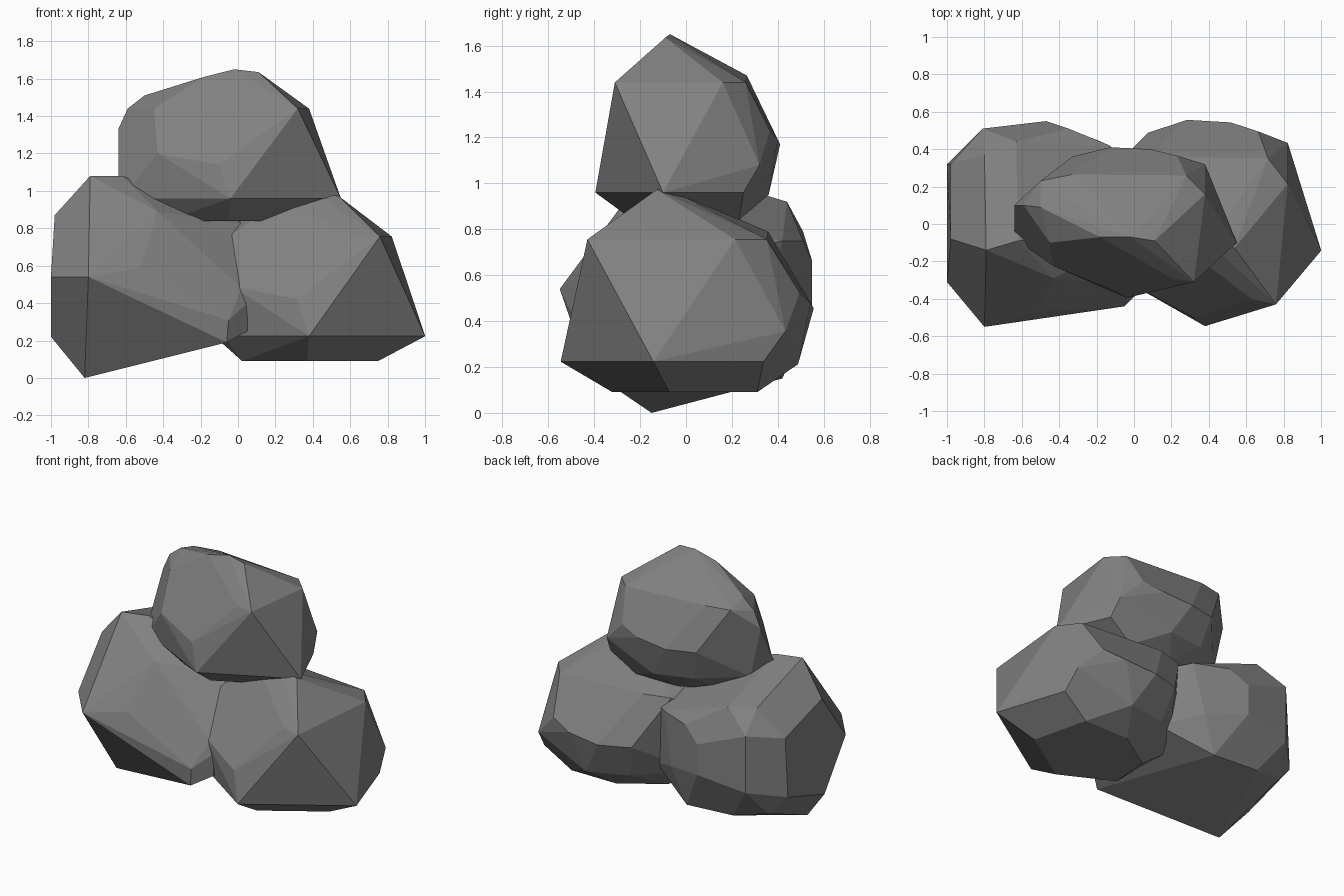
import bpy, bmesh, math

stone = bpy.data.materials.new("grey stone")
stone.diffuse_color = (0.22, 0.22, 0.22, 1)

# Corner points of the chipped boulder (used twice)
CHIPPED = [
    (.32, -.31, 1.44), (.55, -.10, .96), (-.04, -.395, .96), (-.02, -.07, 1.65),
    (.11, -.09, 1.635), (-.18, -.07, 1.61), (.38, .16, 1.44), (.28, .26, 1.44),
    (-.33, .265, 1.47), (-.50, .23, 1.47), (-.50, .09, 1.51), (-.45, -.10, 1.44),
    (.20, -.29, 1.44), (-.10, -.36, 1.14), (-.43, -.225, 1.20), (-.59, .10, 1.44),
    (-.64, .10, 1.33), (-.64, -.04, 1.06), (-.58, -.12, 1.01),
    (-.47, -.17, .96), (.38, .32, 1.08), (.40, .25, .96), (.23, .365, 1.23),
    (.09, .40, 1.19), (-.13, .41, 1.17), (-.33, .36, 1.18), (-.41, .28, 1.27),
    (0, .36, .95), (-.28, .31, .97), (-.56, .1, .98),
    (.31, -.05, .84), (.22, .23, .84), (-.1, .23, .84), (-.05, -.23, .84),
    (-.38, -.1, .84), (-.36, .1, .84)]

# Corner points of the large left boulder
LARGE = [
    (-.82, -.15, 0), (-.80, -.55, .54), (-1, -.31, .54),
    (-1, -.08, .22), (-.98, -.08, .87), (-.79, -.14, 1.08), (-.62, -.09, 1.08),
    (-.43, -.29, .89), (-.52, -.47, .59), (-.06, -.43, .19), (-.05, -.44, .31),
    (.05, -.34, .40), (.05, -.34, .25), (.02, -.33, .48), (.05, -.05, .82),
    (.05, .25, .70), (-.80, .37, .93), (-.63, .44, .92), (-.98, .32, .75),
    (-1, .32, .35), (-.90, .41, .77), (-.81, .51, .79), (-.81, .51, .40),
    (-.47, .55, .66), (-.47, .55, .45), (-.35, .51, .75), (-.13, .42, .75),
    (-.2, .45, .4), (-.65, .42, .17), (-.3, .42, .15), (-.88, .36, .22), (.03, .28, .3)]


def boulder(name, points):
    bm = bmesh.new()
    for p in points:
        bm.verts.new(p)
    hull = bmesh.ops.convex_hull(bm, input=bm.verts)
    junk = {g for g in hull["geom_interior"] + hull["geom_unused"]
            if isinstance(g, bmesh.types.BMVert)}
    bmesh.ops.delete(bm, geom=list(junk), context='VERTS')
    # merge nearly coplanar triangles into broad facets
    bmesh.ops.dissolve_limit(bm, angle_limit=math.radians(8),
                             verts=bm.verts, edges=bm.edges)
    bmesh.ops.recalc_face_normals(bm, faces=bm.faces)
    me = bpy.data.meshes.new(name)
    bm.to_mesh(me)
    bm.free()
    me.materials.append(stone)
    ob = bpy.data.objects.new(name, me)
    bpy.context.collection.objects.link(ob)


# Top boulder, the same shape stretched for the right boulder, and the left one
boulder("top_boulder", CHIPPED)
boulder("right_boulder", [(.38 + (x + .04) / .95, y / .73 - .005, .09 + (z - .84) * 1.11)
                          for x, y, z in CHIPPED])
boulder("left_boulder", LARGE)
